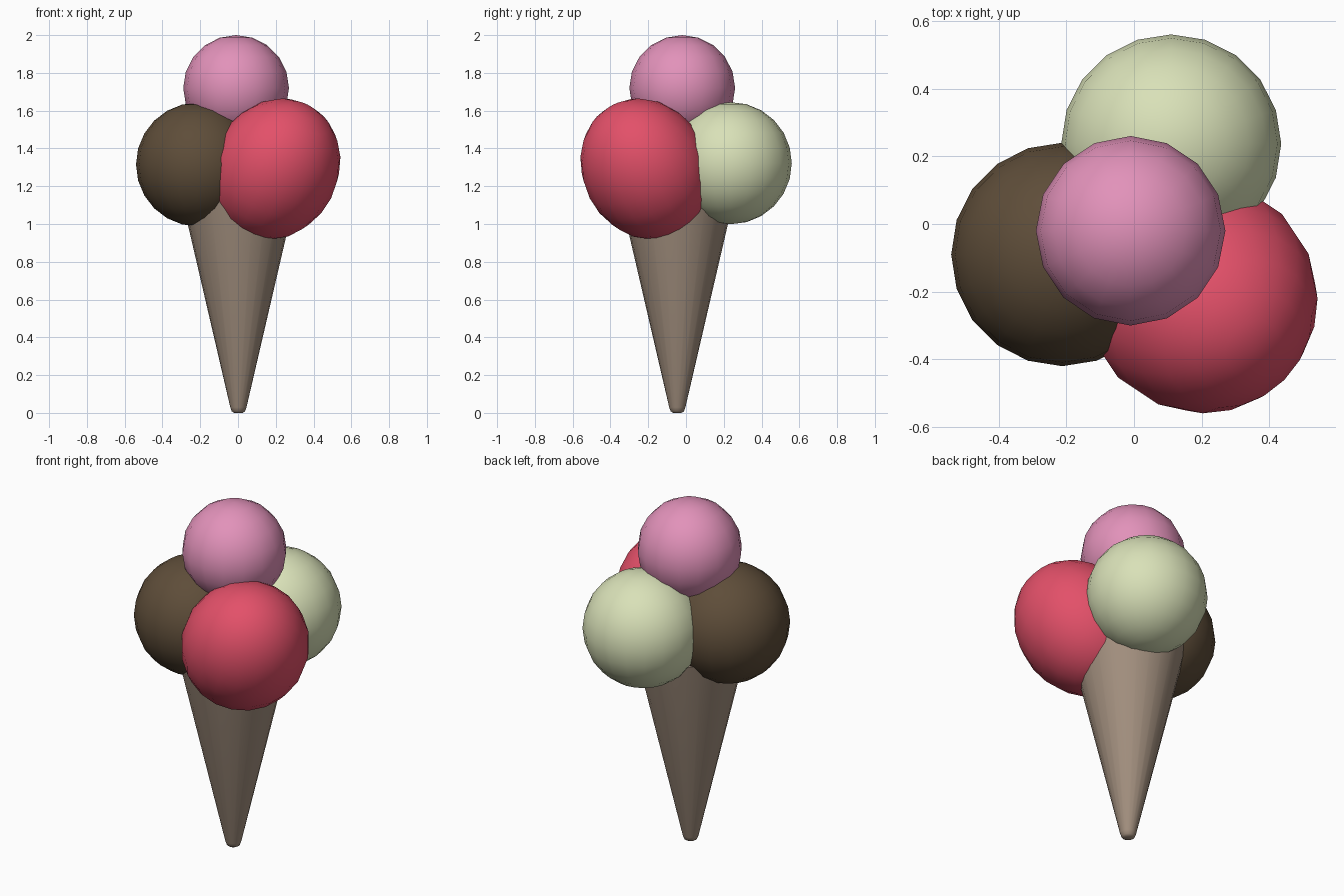
import bpy, math
from mathutils import Matrix, Vector

if "Cube" in bpy.data.objects:
    bpy.data.objects.remove(bpy.data.objects["Cube"])


def material(name, rgb):
    # sRGB 0-255 to linear
    lin = [((c / 255 + 0.055) / 1.055) ** 2.4 for c in rgb]
    m = bpy.data.materials.new(name)
    m.diffuse_color = (*lin, 1)
    m.use_nodes = True
    m.node_tree.nodes["Principled BSDF"].inputs["Base Color"].default_value = m.diffuse_color
    return m


def scoop(name, centre, radii, mat, segs=20, rings=12, lean=0, heading=0):
    """Ball of ice cream, optionally stretched and leaning towards a heading."""
    bpy.ops.mesh.primitive_uv_sphere_add(segments=segs, ring_count=rings, radius=1)
    ob = bpy.context.object
    ob.name = name
    turn = Matrix.Rotation(heading, 4, 'Z') @ Matrix.Rotation(lean, 4, 'Y')
    ob.data.transform(Matrix.Translation(Vector(centre)) @ turn
                      @ Matrix.Diagonal((*radii, 1)))
    ob.data.materials.append(mat)
    bpy.ops.object.shade_smooth()
    return ob


def lathe(name, profile, centre, mat, n=24):
    """Revolve (radius, z) points; first and last rings are capped."""
    verts, faces = [], []
    for r, z in profile:
        for i in range(n):
            a = 2 * math.pi * i / n
            verts.append((centre[0] + r * math.cos(a), centre[1] + r * math.sin(a), z))
    for k in range(len(profile) - 1):
        for i in range(n):
            j = (i + 1) % n
            faces.append((k * n + i, k * n + j, (k + 1) * n + j, (k + 1) * n + i))
    faces.append(tuple(reversed(range(n))))
    faces.append(tuple(range((len(profile) - 1) * n, len(profile) * n)))
    me = bpy.data.meshes.new(name)
    me.from_pydata(verts, [], faces)
    me.materials.append(mat)
    ob = bpy.data.objects.new(name, me)
    bpy.context.collection.objects.link(ob)
    bpy.context.view_layer.objects.active = ob
    ob.select_set(True)
    bpy.ops.object.shade_smooth_by_angle(angle=math.radians(50))
    ob.select_set(False)
    return ob


pink = material("strawberry pink", (226, 146, 186))
red = material("raspberry red", (227, 80, 105))
green = material("pistachio green", (217, 225, 184))
brown = material("chocolate brown", (94, 77, 57))
tan = material("wafer tan", (163, 144, 127))

# Scoops: one on top, three around the cone mouth
scoop("top_scoop", (-0.01, -0.02, 1.72), (0.28, 0.28, 0.28), pink, 16, 10)
scoop("left_scoop", (-0.212, -0.09, 1.315), (0.328, 0.33, 0.328), brown)
scoop("back_scoop", (0.11, 0.237, 1.322), (0.325, 0.323, 0.323), green)
scoop("front_scoop", (0.195, -0.212, 1.29), (0.332, 0.342, 0.394), red,
      lean=math.radians(35), heading=math.radians(-45))

bpy.ops.object.select_all(action='DESELECT')

# Wafer cone with rounded tip, open end buried in the scoops
lathe("cone", [(0.022, 0.0), (0.035, 0.008), (0.043, 0.03), (0.303, 1.15)],
      (0.002, -0.046), tan)
